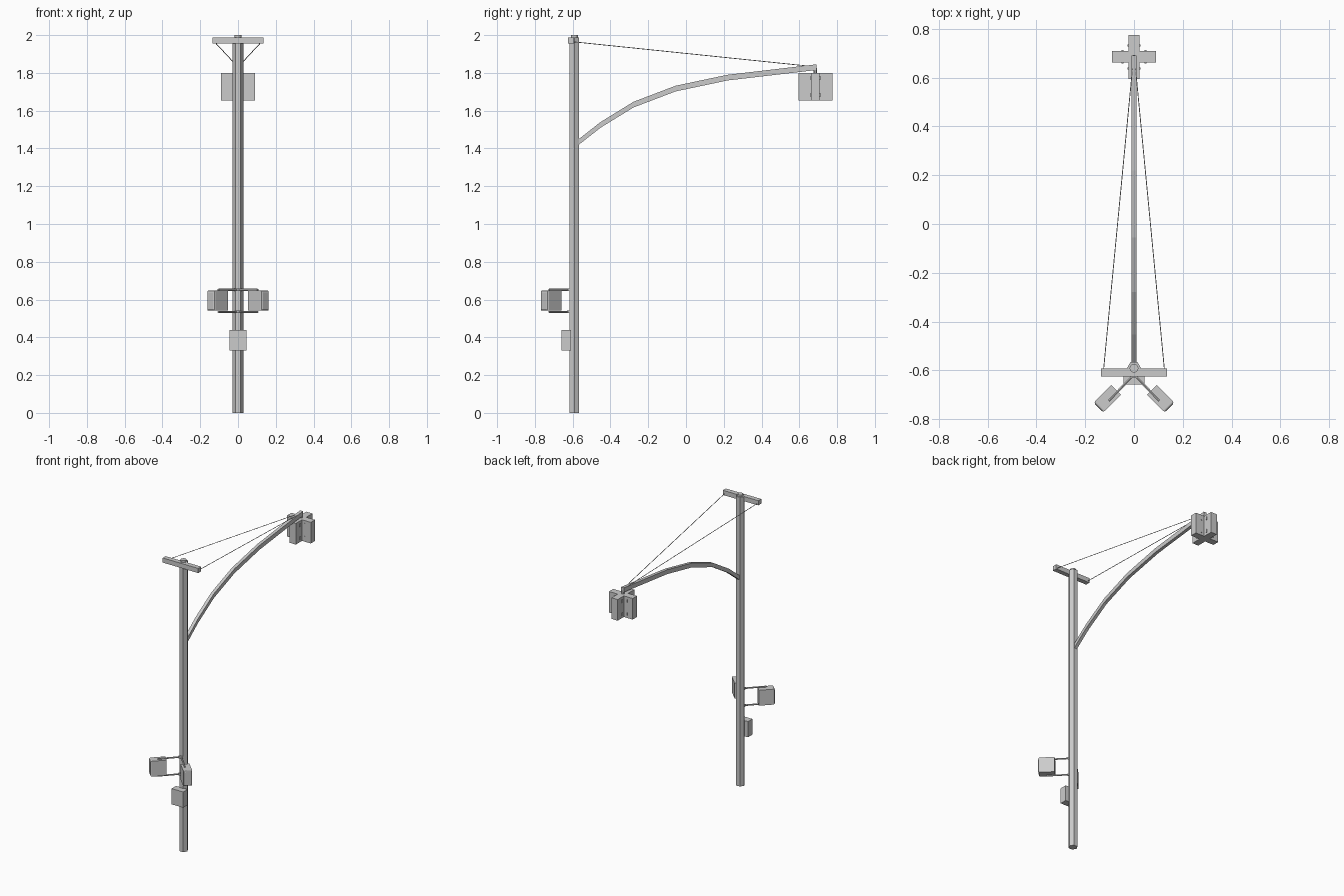
import bpy, bmesh, math
from mathutils import Vector, Matrix

if "Cube" in bpy.data.objects:
    bpy.data.objects.remove(bpy.data.objects["Cube"])

PY = -0.591   # pole axis
SY = 0.685    # signal cluster axis


def finish(name, bm):
    bmesh.ops.recalc_face_normals(bm, faces=bm.faces)
    me = bpy.data.meshes.new(name)
    bm.to_mesh(me)
    bm.free()
    ob = bpy.data.objects.new(name, me)
    bpy.context.collection.objects.link(ob)
    return ob


def box(name, center, size, rot=0.0):
    bm = bmesh.new()
    m = Matrix.Translation(center) @ Matrix.Rotation(rot, 4, 'Z') @ Matrix.Diagonal((*size, 1))
    bmesh.ops.create_cube(bm, size=1, matrix=m)
    return finish(name, bm)


def rod(name, a, b, r, sides=6, spin=0.0):
    a, b = Vector(a), Vector(b)
    d = b - a
    q = d.to_track_quat('Z', 'Y').to_matrix().to_4x4()
    m = Matrix.Translation((a + b) / 2) @ q @ Matrix.Rotation(spin, 4, 'Z')
    bm = bmesh.new()
    bmesh.ops.create_cone(bm, cap_ends=True, segments=sides, radius1=r, radius2=r,
                          depth=d.length, matrix=m)
    # turn the hexagon so its corners point to the sides
    return finish(name, bm)


def hex_post(name, z0, z1, r):
    bm = bmesh.new()
    ring = [bm.verts.new((r * math.cos(i * math.pi / 3), PY + r * math.sin(i * math.pi / 3), z0))
            for i in range(6)]
    face = bm.faces.new(ring)
    top = bmesh.ops.extrude_face_region(bm, geom=[face])
    for v in top['geom']:
        if isinstance(v, bmesh.types.BMVert):
            v.co.z = z1
    return finish(name, bm)


# Pole, cap and crossbar
hex_post("pole", 0, 1.988, 0.029)
rod("pole_cap", (0, PY, 1.98), (0, PY, 2.0), 0.018, 12)
box("crossbar", (0, -0.609, 1.971), (0.27, 0.032, 0.032))

# Curved mast arm: square section swept along a path
path = [(-0.572, 1.431), (-0.452, 1.525), (-0.278, 1.632), (-0.055, 1.717), (0.22, 1.775), (0.69, 1.83)]
bm = bmesh.new()
hw, hh = 0.011, 0.015
rings = [[bm.verts.new((x, y, z + dz)) for x, dz in ((-hw, -hh), (hw, -hh), (hw, hh), (-hw, hh))]
         for y, z in path]
for p, q in zip(rings, rings[1:]):
    for i in range(4):
        j = (i + 1) % 4
        bm.faces.new((p[i], p[j], q[j], q[i]))
bm.faces.new(rings[0])
bm.faces.new(rings[-1])
finish("mast_arm", bm)

# Stay wires
for side, s in (("left", -1), ("right", 1)):
    rod(f"stay_wire_{side}", (s * 0.125, -0.6, 1.965), (s * 0.004, 0.66, 1.835), 0.002)

# Four signal heads hung in a cross
rod("signal_hanger", (0, SY, 1.79), (0, SY, 1.825), 0.009)
box("signal_core", (0, SY, 1.7275), (0.046, 0.046, 0.145))
for i in range(4):
    a = i * math.pi / 2
    d = Vector((math.cos(a), math.sin(a), 0))
    c = Vector((0, SY, 1.7275))
    box(f"signal_head_{i}", c + d * 0.0565, (0.067, 0.046, 0.145), a)
    # small hinges on each side of the head
    for dz in (-0.045, 0.045):
        box(f"signal_hinge_{i}", c + d * 0.047 + Vector((0, 0, dz)), (0.008, 0.054, 0.02), a)

# Pedestrian signals on diagonal brackets
for side, s in (("left", -1), ("right", 1)):
    d = Vector((s, -1, 0)).normalized()
    a = math.atan2(d.y, d.x)
    ob = box(f"pedestrian_signal_{side}", (s * 0.109, -0.716, 0.594), (0.103, 0.056, 0.106), a)
    # soften the outer end
    bm = bmesh.new()
    bm.from_mesh(ob.data)
    outer = max(bm.faces, key=lambda f: f.normal.dot(d))
    bmesh.ops.bevel(bm, geom=list(outer.edges), offset=0.009, segments=2, profile=0.5, affect='EDGES')
    bm.to_mesh(ob.data)
    bm.free()
    for label, z in (("upper", 0.652), ("lower", 0.535)):
        rod(f"bracket_{label}_{side}", (s * 0.005, -0.622, z), (s * 0.104, -0.725, z), 0.0055)

# Bracket collars and push-button box
for z in (0.652, 0.535):
    box("bracket_collar", (0, -0.62, z), (0.028, 0.02, 0.014))
box("button_box", (0, -0.634, 0.384), (0.088, 0.048, 0.108))
